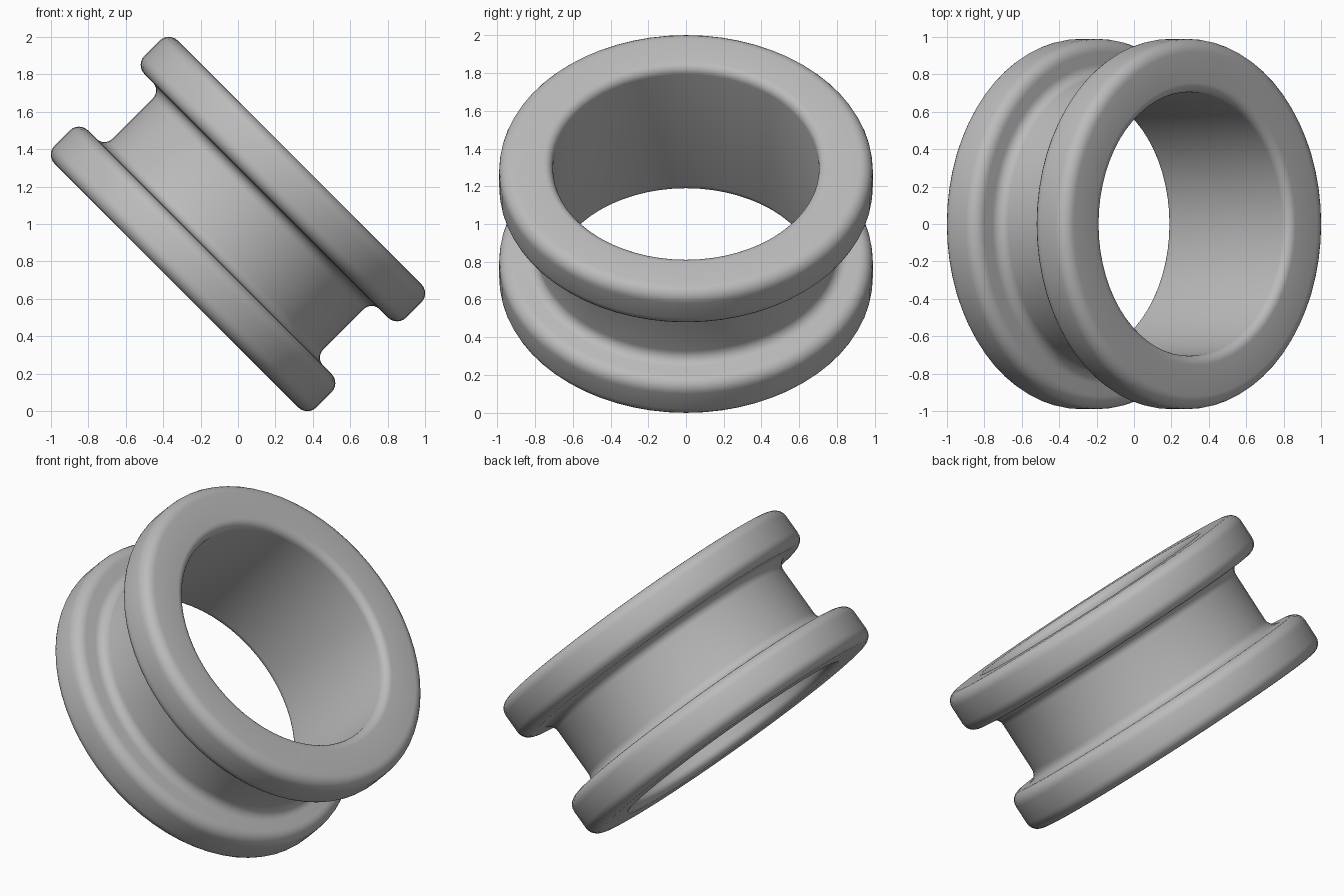
import bpy, bmesh, math
from mathutils import Matrix

if "Cube" in bpy.data.objects:
    bpy.data.objects.remove(bpy.data.objects["Cube"])

R_OUT, R_HUB, R_BORE = 0.99, 0.797, 0.705   # flange, groove floor and bore radii
H, H_IN = 0.466, 0.213                      # outer and inner faces of the flanges
SEGMENTS, STEPS = 64, 6


def arc(r, t, radius, start, end):
    """Fillet points (r, t) around a centre, angles in degrees."""
    angles = [math.radians(start + (end - start) * i / STEPS) for i in range(STEPS + 1)]
    return [(r + radius * math.cos(a), t + radius * math.sin(a)) for a in angles]


# Upper half of the cross-section, from the groove floor round to the bore
f, g, b = 0.07, 0.06, 0.05
half = (arc(R_HUB + g, H_IN - g, g, 180, 90)
        + arc(R_OUT - f, H_IN + f, f, -90, 0)
        + arc(R_OUT - f, H - f, f, 0, 90)
        + arc(R_BORE + b, H - b, b, 90, 180))
profile = half + [(r, -t) for r, t in reversed(half)]

# Revolve the closed cross-section into a ring
bm = bmesh.new()
rings = []
for s in range(SEGMENTS):
    a = 2 * math.pi * s / SEGMENTS
    rings.append([bm.verts.new((r * math.cos(a), r * math.sin(a), t)) for r, t in profile])
n = len(profile)
for s in range(SEGMENTS):
    p, q = rings[s], rings[(s + 1) % SEGMENTS]
    for i in range(n):
        j = (i + 1) % n
        bm.faces.new((p[i], q[i], q[j], p[j]))
bmesh.ops.recalc_face_normals(bm, faces=bm.faces)

# Tip the axis 45 degrees towards +x and lift onto the ground
bm.transform(Matrix.Translation((0, 0, 1)) @ Matrix.Rotation(math.radians(45), 4, 'Y'))
mesh = bpy.data.meshes.new("grooved_ring")
bm.to_mesh(mesh)
bm.free()
ring = bpy.data.objects.new("grooved_ring", mesh)
bpy.context.collection.objects.link(ring)

grey = bpy.data.materials.new("plain grey")
grey.diffuse_color = (0.5, 0.5, 0.5, 1)
grey.use_nodes = True
grey.node_tree.nodes["Principled BSDF"].inputs["Base Color"].default_value = grey.diffuse_color
mesh.materials.append(grey)

bpy.context.view_layer.objects.active = ring
ring.select_set(True)
bpy.ops.object.shade_smooth_by_angle(angle=math.radians(40))
